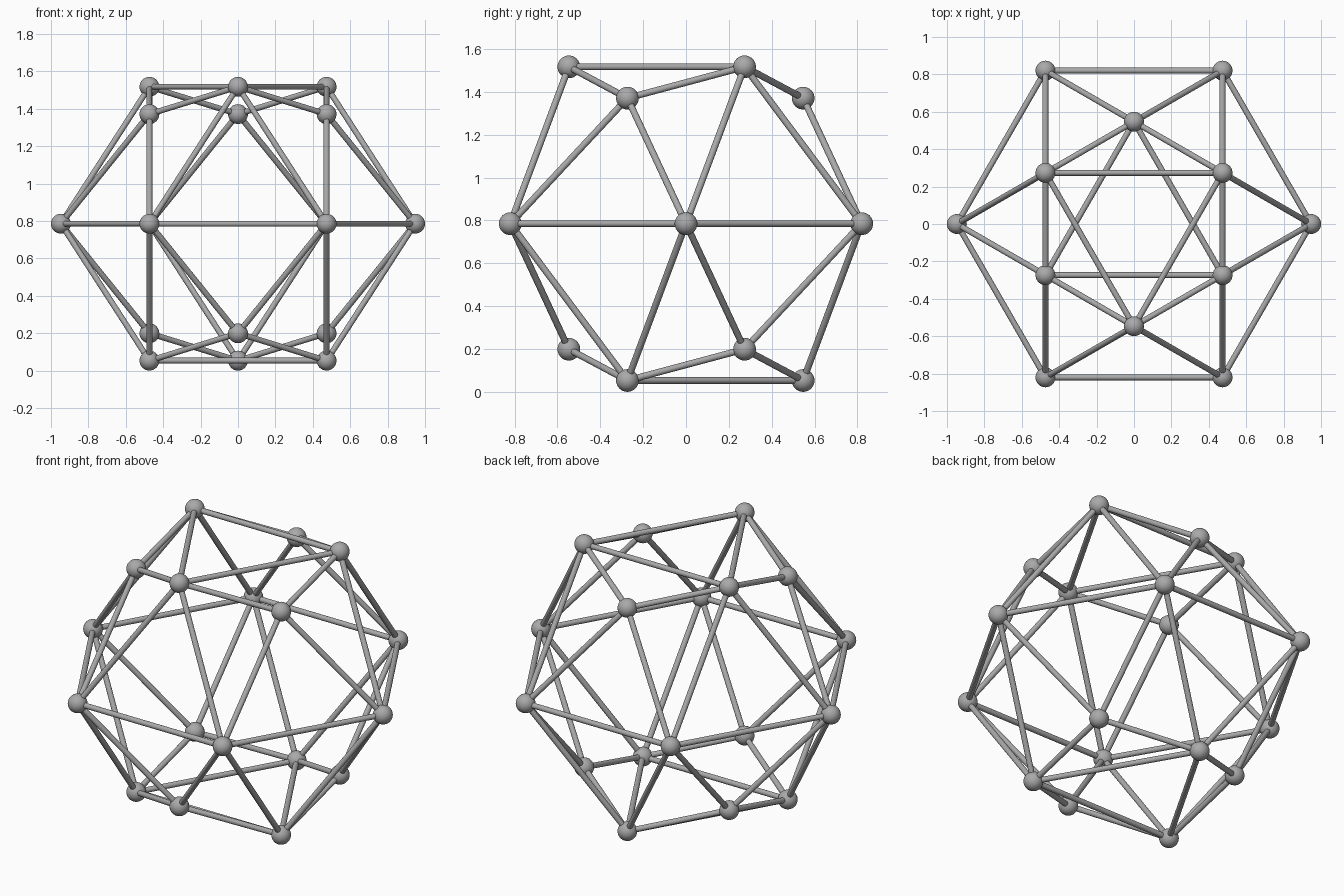
import bpy
from math import cos, sin, radians, sqrt
from mathutils import Vector

cube = bpy.data.objects.get("Cube")
if cube:
    bpy.data.objects.remove(cube, do_unlink=True)

HEX_R = 0.947        # radius of the middle hexagon
RING_R = HEX_R / sqrt(3)
TRI_H = 0.732        # height of triangle corners from the middle
APEX_H = 0.586       # height of the recessed corners from the middle
BALL_R = 0.053
ROD_R = 0.0155
MID_Z = TRI_H + BALL_R

grey = bpy.data.materials.new("grey")
grey.use_nodes = True
colour = (0.4, 0.4, 0.4, 1)
grey.diffuse_color = colour
grey.node_tree.nodes["Principled BSDF"].inputs["Base Color"].default_value = colour


def finish(name):
    obj = bpy.context.object
    obj.name = name
    obj.data.materials.append(grey)
    bpy.ops.object.shade_smooth_by_angle()


def ball(name, p):
    bpy.ops.mesh.primitive_uv_sphere_add(segments=32, ring_count=16, radius=BALL_R, location=p)
    finish(name)


def rod(name, a, b):
    d = b - a
    bpy.ops.mesh.primitive_cylinder_add(
        vertices=20, radius=ROD_R, depth=d.length, location=(a + b) / 2,
        rotation=d.to_track_quat('Z', 'Y').to_euler())
    finish(name)


def polar(r, degrees, z):
    t = radians(degrees)
    return Vector((r * cos(t), r * sin(t), MID_Z + z))


# Middle hexagon
hexagon = [polar(HEX_R, 60 * k, 0) for k in range(6)]
for k, p in enumerate(hexagon):
    ball("middle_joint", p)
    rod("middle_rod", p, hexagon[(k + 1) % 6])

# Upper and lower caps: triangle corners alternate with recessed corners
for side, start, sign in (("upper", 0, 1), ("lower", 1, -1)):
    ring = [polar(RING_R, 30 + 60 * k, sign * (TRI_H if k % 2 == start else APEX_H))
            for k in range(6)]
    for k, p in enumerate(ring):
        ball(side + "_joint", p)
        rod(side + "_ring_rod", p, ring[(k + 1) % 6])
        for h in (k, k + 1):
            rod(side + "_slanted_rod", p, hexagon[h % 6])
        if k % 2 == start:
            rod(side + "_triangle_rod", p, ring[(k + 2) % 6])
